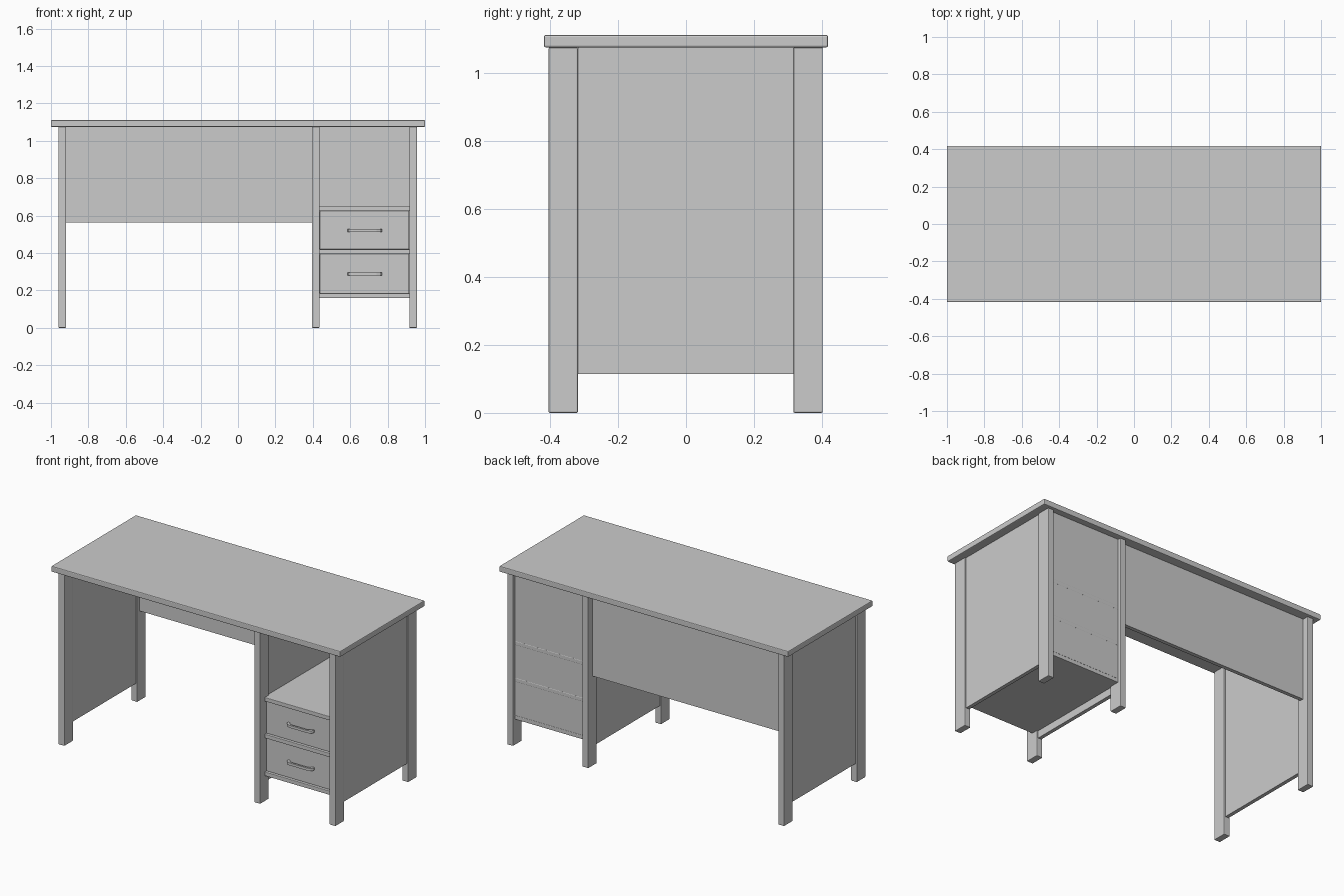
import bpy

if "Cube" in bpy.data.objects:
    bpy.data.objects.remove(bpy.data.objects["Cube"])


def box(name, x, y, z, bevel=0.003):
    """Box from (min, max) ranges, with lightly chamfered edges."""
    bpy.ops.mesh.primitive_cube_add(
        size=1, location=[(a + b) / 2 for a, b in (x, y, z)])
    ob = bpy.context.object
    ob.name = name
    ob.scale = [b - a for a, b in (x, y, z)]
    bpy.ops.object.transform_apply(location=False, rotation=False, scale=True)
    if bevel:
        mod = ob.modifiers.new("edge_bevel", 'BEVEL')
        mod.width = bevel
        mod.segments = 2
    return ob


def handle(name, cx, y, cz):
    """Bowed pull: a flat ribbon swept along a rounded bracket path."""
    path = [(-0.092, 0.004), (-0.090, -0.014), (-0.080, -0.026), (-0.062, -0.031),
            (0.062, -0.031), (0.080, -0.026), (0.090, -0.014), (0.092, 0.004)]
    inner = [(px * 0.87, py + (0.0 if py > 0 else 0.012)) for px, py in path]
    outline = path + inner[::-1]
    n, m = len(path), len(outline)
    verts = [(px, py, h) for h in (-0.008, 0.008) for px, py in outline]
    faces = []
    for i in range(n - 1):
        a, b, c, d = i, i + 1, m - 2 - i, m - 1 - i
        faces += [(d, c, b, a), (a + m, b + m, c + m, d + m)]
    faces += [(i, (i + 1) % m, (i + 1) % m + m, i + m) for i in range(m)]
    me = bpy.data.meshes.new(name)
    me.from_pydata(verts, [], faces)
    ob = bpy.data.objects.new(name, me)
    ob.location = (cx, y, cz)
    bpy.context.collection.objects.link(ob)


TOP_Z = 1.075
FRONT, BACK = (-0.404, -0.318), (0.316, 0.402)

# Desktop
box("desktop", (-1, 1), (-0.418, 0.418), (TOP_Z, 1.111), 0.005)

# Leg pairs, each joined by a side panel
for label, x0 in (("left", -0.96), ("middle", 0.395), ("right", 0.916)):
    x = (x0, x0 + 0.041)
    box(f"{label}_front_leg", x, FRONT, (0, TOP_Z), 0.004)
    box(f"{label}_back_leg", x, BACK, (0, TOP_Z), 0.004)
    box(f"{label}_side_panel", (x0 + 0.009, x0 + 0.032),
        (FRONT[1], BACK[0]), (0.115, TOP_Z), 0)

# Back panels
box("knee_back_panel", (-0.92, 0.396), (0.338, 0.362), (0.563, TOP_Z), 0)
box("cabinet_back_panel", (0.435, 0.917), (0.36, 0.38), (0.184, TOP_Z), 0)

# Cabinet shelves (span between the side panels behind the legs)
CAB_X = (0.427, 0.926)
for label, z0 in (("bottom", 0.159), ("middle", 0.395), ("upper", 0.625)):
    box(f"{label}_shelf", (0.434, 0.917), (-0.358, 0.381), (z0, z0 + 0.025), 0.003)
    box(f"{label}_shelf_core", CAB_X, (-0.317, 0.315), (z0 + 0.002, z0 + 0.023), 0)

# Drawers with handles
for label, z, hz in (("lower", (0.184, 0.395), 0.287), ("upper", (0.42, 0.625), 0.522)):
    box(f"{label}_drawer", (0.437, 0.914), (-0.342, 0.34), z, 0.002)
    handle(f"{label}_drawer_handle", 0.678, -0.342, hz)
